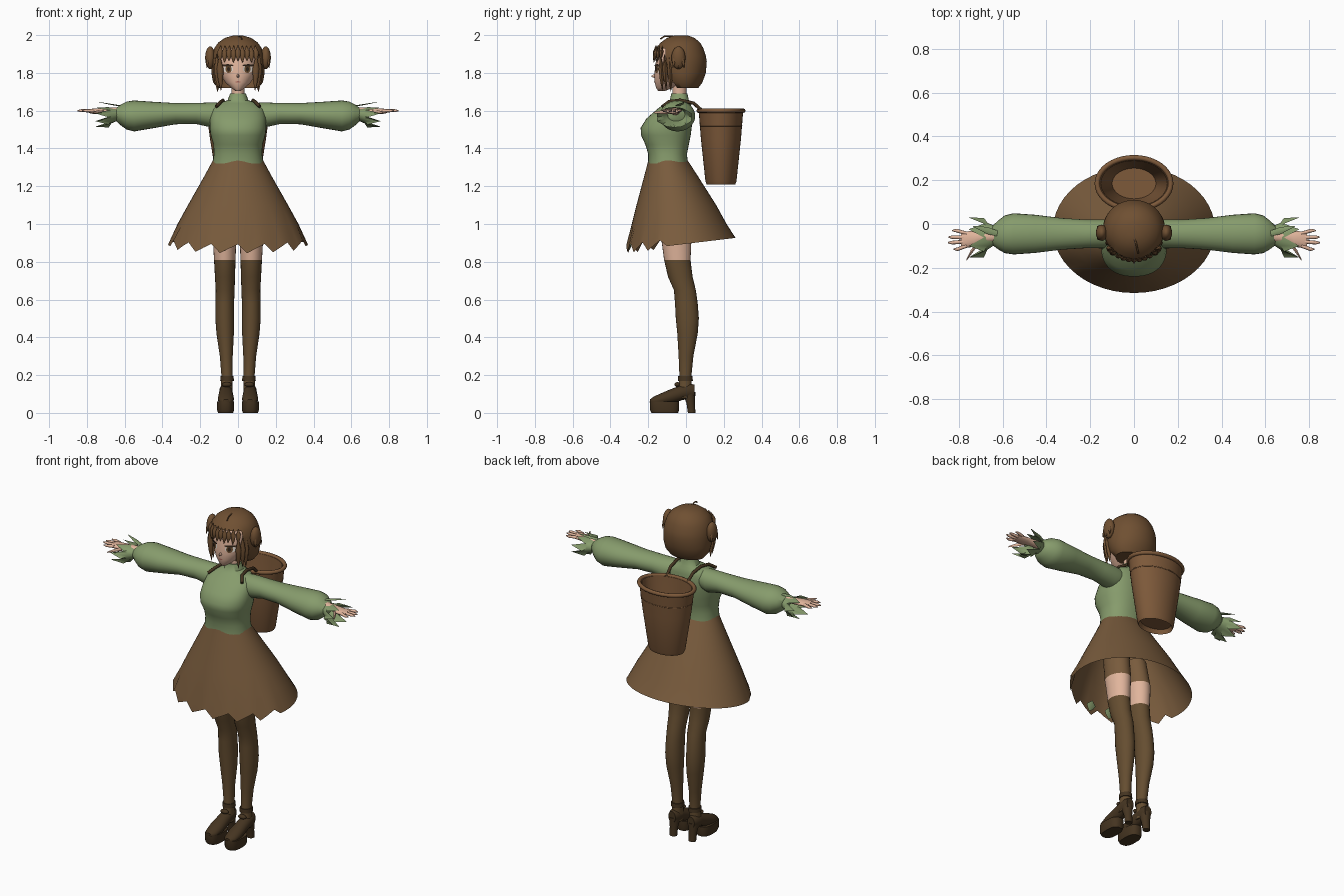
import bpy, bmesh, math
from mathutils import Vector

cube = bpy.data.objects.get("Cube")
if cube:
    bpy.data.objects.remove(cube)


def material(name, *rgb):
    m = bpy.data.materials.new(name)
    m.use_nodes = True
    m.diffuse_color = (*rgb, 1)
    m.node_tree.nodes["Principled BSDF"].inputs["Base Color"].default_value = (*rgb, 1)
    return m


GREEN = material("sweater green", .24, .33, .15)
BROWN = material("skirt brown", .19, .105, .046)
HAIR = material("hair brown", .16, .08, .032)
STOCKING = material("stocking brown", .13, .075, .03)
SHOE = material("shoe dark brown", .06, .035, .015)
BASKET = material("basket brown", .205, .1, .042)
SKIN = material("skin", .75, .46, .33)
DARK = material("eye dark", .03, .018, .01)
LIP = material("lip", .45, .16, .12)
WHITE = material("eye white", .8, .75, .68)


def finish(name, bm, *mats):
    bmesh.ops.recalc_face_normals(bm, faces=bm.faces)
    me = bpy.data.meshes.new(name)
    bm.to_mesh(me)
    bm.free()
    ob = bpy.data.objects.new(name, me)
    bpy.context.collection.objects.link(ob)
    for m in mats:
        me.materials.append(m)
    bpy.ops.object.select_all(action="DESELECT")
    ob.select_set(True)
    bpy.context.view_layer.objects.active = ob
    bpy.ops.object.shade_smooth_by_angle(angle=math.radians(50))
    return ob


def loft_mesh(rings, axis="z", n=24, power=2, caps=(True, True), edge=None):
    """Rings are (position on axis, two centres, two radii); edge reshapes the last ring."""
    bm = bmesh.new()
    loops = []
    for t, u, v, ru, rv in rings:
        loop = []
        for k in range(n):
            a = math.tau * k / n
            c, s = math.cos(a), math.sin(a)
            p = u + ru * math.copysign(abs(c) ** (2 / power), c)
            q = v + rv * math.copysign(abs(s) ** (2 / power), s)
            co = {"x": (t, p, q), "y": (p, t, q), "z": (p, q, t)}[axis]
            loop.append(bm.verts.new(co))
        loops.append(loop)
    for a, b in zip(loops, loops[1:]):
        for k in range(n):
            bm.faces.new((a[k], a[k - 1], b[k - 1], b[k]))
    for loop, cap in zip((loops[0], loops[-1]), caps):
        if cap:
            bm.faces.new(loop)
    if edge:
        for k, v in enumerate(loops[-1]):
            edge(k, v.co)
    return bm


def loft(name, rings, mat, **kw):
    return finish(name, loft_mesh(rings, **kw), mat)


def body_rings(rows):
    """Rows of (height, front, back, half width)."""
    return [(z, 0, (f + b) / 2, w, (b - f) / 2) for z, f, b, w in rows]


def ball(name, centre, size, mat):
    bm = bmesh.new()
    bmesh.ops.create_uvsphere(bm, u_segments=20, v_segments=12, radius=1)
    for v in bm.verts:
        v.co = Vector(centre) + v.co * Vector(size)
    return finish(name, bm, mat)


def leaf(name, top, bottom, width, mat, thick=.01):
    """Flattened strand tapered at both ends."""
    a, b = Vector(top), Vector(bottom)
    rings = []
    for t, w in ((0, .05), (.4, 1), (.7, .75), (1, .05)):
        p = a.lerp(b, t)
        rings.append((p.z, p.x, p.y, width * w, thick * w))
    return loft(name, rings, mat, n=8)


def rod(name, points, radius, mat):
    cu = bpy.data.curves.new(name, "CURVE")
    cu.dimensions = "3D"
    cu.bevel_depth = radius
    cu.bevel_resolution = 2
    cu.use_fill_caps = True
    sp = cu.splines.new("POLY")
    sp.points.add(len(points) - 1)
    for p, co in zip(sp.points, points):
        p.co = (*co, 1)
    cu.materials.append(mat)
    ob = bpy.data.objects.new(name, cu)
    bpy.context.collection.objects.link(ob)
    return ob


# Sweater body with turtleneck
loft("sweater", body_rings([
    (1.32, -.2, .01, .135), (1.37, -.2, .005, .128), (1.42, -.215, .015, .13), (1.47, -.238, .025, .145),
    (1.51, -.24, .03, .15), (1.56, -.208, .035, .148), (1.61, -.15, .03, .138), (1.64, -.11, .025, .1),
    (1.655, -.085, .015, .055), (1.69, -.078, .008, .042)]), GREEN, n=36, power=2.3)
loft("neck", [(1.66, 0, -.035, .035, .037), (1.76, 0, -.035, .035, .037)], SKIN)


# Skirt with torn front hem
def hem(k, co):
    co.z = .895 + .12 * co.y
    if co.y < -.13:
        co.z += (.035, -.012, .012)[k % 3]


loft("skirt", body_rings([(1.335, -.2, .01, .134), (1.25, -.222, .065, .18), (1.1, -.262, .16, .265),
                          (1, -.287, .215, .32), (.9, -.315, .262, .37)]),
     BROWN, n=48, caps=(False, False), edge=hem)

# Head and face
head = loft("head", body_rings([
    (1.705, -.148, -.11, .014), (1.72, -.158, -.07, .036), (1.75, -.166, -.01, .068), (1.79, -.168, .03, .092),
    (1.84, -.162, .05, .104), (1.9, -.154, .06, .106), (1.94, -.14, .05, .09), (1.97, -.09, .01, .04)]),
    SKIN, n=36)
loft("nose", [(-.16, 0, 1.785, .01, .014), (-.182, 0, 1.782, .002, .003)], SKIN, axis="y", n=8)
bpy.context.view_layer.update()


def face_plate(name, x, z, w, h, mat, lift):
    bm = bmesh.new()
    bmesh.ops.create_circle(bm, cap_ends=True, segments=16, radius=1)
    for v in bm.verts:
        px, pz = x + v.co.x * w, z + v.co.y * h
        hit, loc, _, _ = head.ray_cast((px, -1, pz), (0, 1, 0))
        v.co = (px, (loc.y if hit else -.13) - lift, pz)
    return finish(name, bm, mat)


face_plate("mouth", 0, 1.752, .014, .004, LIP, .003)
for side, s in (("left", 1), ("right", -1)):
    face_plate(side + "_eye_white", s * .052, 1.82, .026, .02, WHITE, .003)
    face_plate(side + "_iris", s * .05, 1.82, .016, .021, HAIR, .005)
    face_plate(side + "_pupil", s * .05, 1.82, .008, .012, DARK, .007)
    face_plate(side + "_upper_lash", s * .054, 1.84, .03, .006, DARK, .008)

# Bob hair with an opening for the face
bm = loft_mesh(body_rings([
    (1.72, -.085, .065, .108), (1.75, -.115, .087, .132), (1.8, -.14, .105, .141), (1.86, -.157, .11, .141),
    (1.89, -.16, .105, .137), (1.93, -.158, .092, .126), (1.96, -.135, .075, .105), (1.985, -.1, .045, .07),
    (1.998, -.06, .01, .025)]), n=48)
window = [f for f in bm.faces if f.calc_center_median().y < -.06 and f.calc_center_median().z < 1.925
          and abs(f.calc_center_median().x) < .105]
bmesh.ops.delete(bm, geom=window, context="FACES")
finish("bob_hair", bm, HAIR)
for i in range(-4, 5):
    x = i * .023
    y = -.025 - .143 * math.sqrt(1 - (x / .14) ** 2)
    leaf("fringe_strand", (x, y + .008, 1.945), (x * 1.05, y - .004, 1.862 - .008 * (i % 2)), .0155, HAIR)
rod("stray_hair", [(0, -.06, 1.992), (.01, -.09, 1.995), (.015, -.115, 1.993), (.02, -.135, 1.98)], .004, HAIR)

# Basket, hollow with a rolled rim
cy = .185
loft("basket", [(1.235, 0, cy, .095, .065), (1.225, 0, cy, .1, .07), (1.21, 0, cy, .105, .076),
                (1.225, 0, cy, .112, .082), (1.45, 0, cy, .148, .106), (1.6, 0, cy, .168, .118),
                (1.6, 0, cy, .152, .104), (1.45, 0, cy, .135, .094), (1.24, 0, cy, .1, .07)],
     BASKET, n=40)
for name, z, rx, ry, r in (("basket_rim", 1.6, .168, .118, .012), ("basket_seam", 1.52, .156, .1105, .003)):
    ring = [(rx * math.cos(k * math.tau / 40), cy + ry * math.sin(k * math.tau / 40), z) for k in range(40)]
    rod(name, ring, r, BASKET).data.splines[0].use_cyclic_u = True


def cuff_edge(k, co):
    if k % 2:
        co.x += math.copysign(.05, co.x)
        co.y += (co.y + .06) * .1
    else:
        co.x -= math.copysign(.02, co.x)


for side, s in (("left", 1), ("right", -1)):
    # Hair buns and side locks
    ball(side + "_hair_bun", (s * .147, -.04, 1.88), (.027, .037, .06), HAIR)
    for dy in (-.03, 0, .03):
        leaf(side + "_bun_tuft", (s * .155, -.04 + dy * .5, 1.91), (s * .166, -.04 + dy, 1.825), .009, HAIR)
    for x, y, z in ((.098, -.125, 1.705), (.113, -.105, 1.71), (.118, -.08, 1.7)):
        leaf(side + "_side_lock", (s * x, y - .01, 1.9), (s * x * .92, y, z), .018, HAIR, .014)

    # Puffed sleeve and ragged cuff
    loft(side + "_sleeve", [(s * x, y, z, ry, rz) for x, y, z, ry, rz in (
        (.06, -.045, 1.585, .05, .055), (.14, -.045, 1.577, .066, .066), (.22, -.045, 1.585, .065, .056),
        (.33, -.045, 1.584, .072, .056), (.45, -.045, 1.577, .087, .07), (.55, -.045, 1.572, .094, .082),
        (.59, -.047, 1.574, .086, .074), (.62, -.05, 1.577, .066, .055), (.645, -.052, 1.58, .045, .034))],
        GREEN, axis="x", n=28)
    loft(side + "_cuff", [(s * .635, -.052, 1.58, .043, .032), (s * .67, -.056, 1.573, .062, .04),
                          (s * .705, -.062, 1.565, .09, .054)],
         GREEN, axis="x", n=16, caps=(False, False), edge=cuff_edge)
    loft(side + "_cuff_ribbon", [(s * .6, -.05, 1.622, .012, .003), (s * .67, -.03, 1.633, .016, .003),
                                 (s * .735, -.01, 1.645, .002, .001)], GREEN, axis="x", n=8)

    # Hand
    loft(side + "_palm", [(s * x, y, 1.597, ry, rz) for x, y, ry, rz in (
        (.62, -.055, .026, .022), (.69, -.06, .024, .018), (.73, -.068, .036, .016), (.775, -.072, .038, .013),
        (.79, -.072, .034, .009))], SKIN, axis="x", n=16)
    for y, tip_x, tip_y in ((-.043, .83, -.03), (-.062, .848, -.06), (-.08, .85, -.085), (-.1, .825, -.115)):
        loft(side + "_finger", [(s * .765, y, 1.6, .009, .009), (s * (tip_x - .02), tip_y, 1.6, .0085, .008),
                                (s * tip_x, tip_y, 1.6, .003, .003)], SKIN, axis="x", n=8)
    loft(side + "_thumb", [(s * .705, -.075, 1.595, .013, .011), (s * .745, -.13, 1.592, .011, .009),
                           (s * .765, -.165, 1.59, .004, .004)], SKIN, axis="x", n=8)

    # Leg: shorts, bare thigh and stocking by height
    bm = loft_mesh([(z, s * x, y, rx, ry) for z, x, y, rx, ry in (
        (1.1, .06, -.08, .065, .085), (.95, .07, -.055, .065, .083), (.9, .071, -.05, .061, .078),
        (.81, .07, -.046, .057, .07), (.72, .069, -.03, .053, .065), (.65, .068, -.006, .05, .058),
        (.58, .07, .002, .049, .06), (.5, .07, .007, .05, .061), (.42, .068, .008, .046, .054),
        (.3, .062, .0, .034, .039), (.2, .058, -.003, .03, .032), (.13, .06, -.005, .031, .036),
        (.08, .063, -.01, .03, .038))], n=24)
    for f in bm.faces:
        z = f.calc_center_median().z
        f.material_index = 0 if z > .95 else 1 if z > .81 else 2
    finish(side + "_leg", bm, BROWN, SKIN, STOCKING)

    # Platform shoe with block heel and ankle strap
    loft(side + "_shoe_upper", [(y, s * .064, z, rx, rz) for y, z, rx, rz in (
        (-.19, .06, .018, .012), (-.17, .063, .036, .024), (-.12, .075, .043, .034), (-.07, .09, .039, .04),
        (-.02, .108, .036, .04), (.02, .115, .035, .04), (.045, .115, .024, .034))], SHOE, axis="y", n=20)
    loft(side + "_platform", [(0, s * .066, -.112, .04, .07), (.015, s * .066, -.114, .045, .077),
                              (.06, s * .066, -.114, .045, .078)], SHOE, n=24, power=2.6)
    loft(side + "_heel", [(0, s * .064, .03, .022, .02), (.05, s * .064, .025, .024, .022),
                          (.11, s * .064, .015, .033, .035)], SHOE, n=16)
    loft(side + "_ankle_strap", [(.17, s * .058, -.003, .036, .039), (.195, s * .058, -.003, .035, .038)],
         SHOE, n=20)
    ball(side + "_strap_bow", (s * .06, -.045, .15), (.026, .016, .013), SHOE)

    # Basket strap and torn lining
    rod(side + "_basket_strap", [(s * .115, -.125, 1.622), (s * .09, -.09, 1.648), (s * .08, -.03, 1.655),
                                 (s * .075, .04, 1.64), (s * .07, .085, 1.6)], .009, SHOE)
    leaf(side + "_lining_scrap", (s * .06, -.285, .92), (s * .07, -.3, .858), .03, GREEN, .004)
